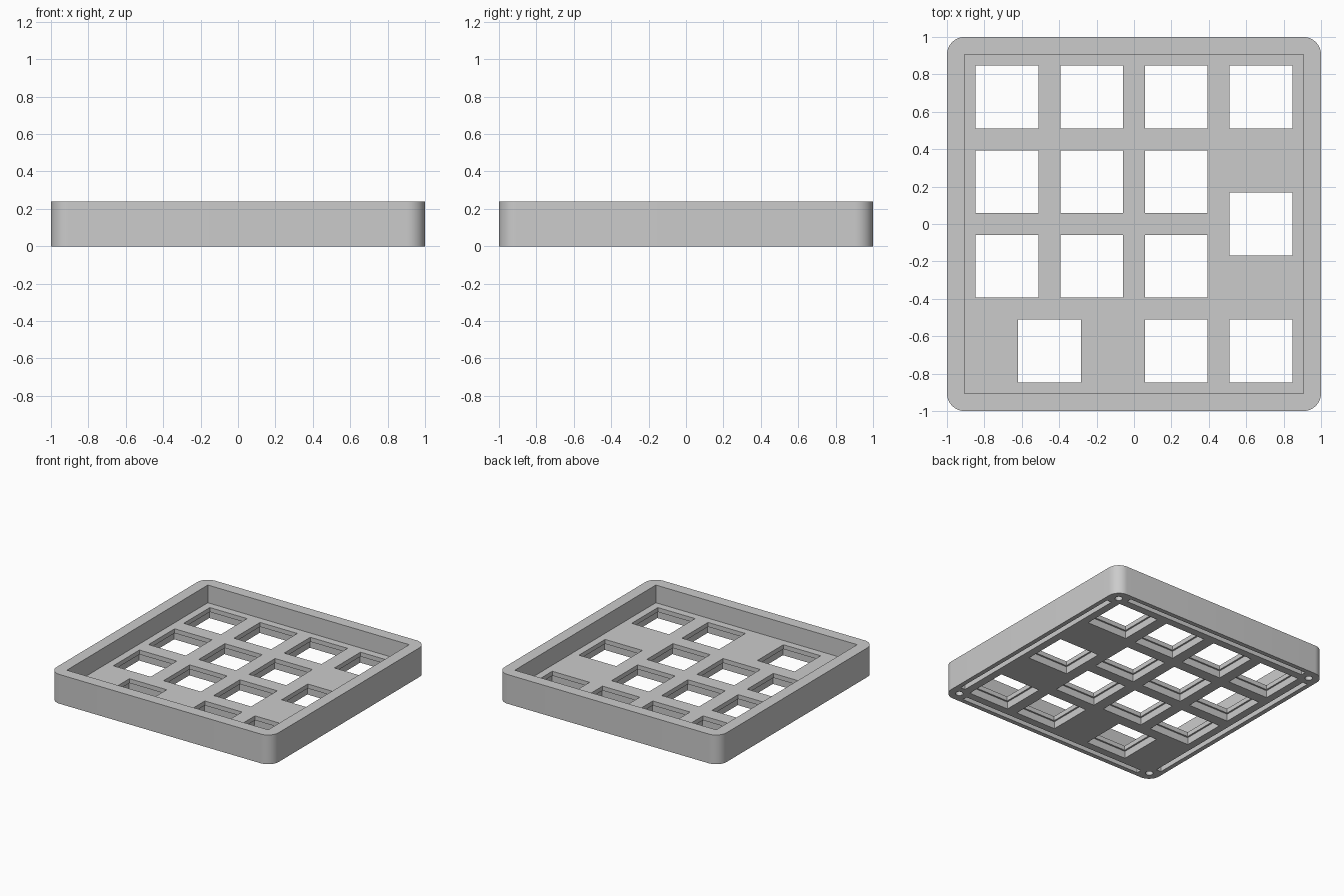
import bpy, bmesh, math
from mathutils import Matrix, Vector

cube = bpy.data.objects.get("Cube")
if cube:
    bpy.data.objects.remove(cube, do_unlink=True)

HEIGHT = 0.238      # full case height
PLATE = 0.094       # thickness of the switch plate
CLIP = 0.036        # thin upper lip the switches clip into
WALL_IN = 0.907     # inner face of the rim
PITCH = 0.4525      # key spacing
HOLE = 0.336        # switch opening
RECESS = 0.362      # wider pocket under the opening

grey = bpy.data.materials.new("light_grey_plastic")
grey.use_nodes = True
grey.diffuse_color = (0.6, 0.6, 0.6, 1)
grey.node_tree.nodes["Principled BSDF"].inputs["Base Color"].default_value = (0.6, 0.6, 0.6, 1)


def box(bm, x, y, sx, sy, z0, z1):
    """Add a box centred on x, y between two heights."""
    place = Matrix.Translation((x, y, (z0 + z1) / 2)) @ Matrix.Diagonal((sx, sy, z1 - z0, 1))
    bmesh.ops.create_cube(bm, size=1, matrix=place)


def make(name, bm):
    mesh = bpy.data.meshes.new(name)
    bm.to_mesh(mesh)
    bm.free()
    mesh.materials.append(grey)
    obj = bpy.data.objects.new(name, mesh)
    bpy.context.collection.objects.link(obj)
    return obj


def cut(target, bm):
    """Subtract the shapes in bm and discard the cutter."""
    cutter = make("cutter", bm)
    cutter.hide_render = True
    mod = target.modifiers.new("cut", 'BOOLEAN')
    mod.operation = 'DIFFERENCE'
    mod.solver = 'EXACT'
    mod.object = cutter
    bpy.context.view_layer.objects.active = target
    bpy.ops.object.modifier_apply(modifier=mod.name)
    bpy.data.objects.remove(cutter, do_unlink=True)


# Outer block with rounded vertical corners
bm = bmesh.new()
box(bm, 0, 0, 2, 2, 0, HEIGHT)
upright = [e for e in bm.edges if abs(e.verts[0].co.z - e.verts[1].co.z) > 0.1]
bmesh.ops.bevel(bm, geom=upright, offset=0.095, segments=12, profile=0.5, affect='EDGES')
case = make("keypad_case", bm)

# Open tray above the plate
bm = bmesh.new()
box(bm, 0, 0, 2 * WALL_IN, 2 * WALL_IN, PLATE, HEIGHT + 0.2)
cut(case, bm)

# Key layout in key units from the centre, with one tall and one wide key
keys = [(c, r) for c in (-1.5, -0.5, 0.5) for r in (1.5, 0.5, -0.5)]
keys += [(1.5, 1.5), (1.5, 0), (1.5, -1.5), (0.5, -1.5), (-1, -1.5)]

# Switch openings, then the wider pockets beneath them
for size, top in ((HOLE, PLATE + 0.05), (RECESS, PLATE - CLIP)):
    bm = bmesh.new()
    for c, r in keys:
        box(bm, c * PITCH, r * PITCH, size, size, -0.1, top)
    cut(case, bm)

# Underside: a groove along each side and a screw hole in each corner
bm = bmesh.new()
for s in (-1, 1):
    box(bm, 0, s * 0.943, 1.68, 0.042, -0.1, 0.05)
    box(bm, s * 0.943, 0, 0.042, 1.68, -0.1, 0.05)
    for t in (-1, 1):
        bmesh.ops.create_cone(bm, cap_ends=True, segments=24, radius1=0.028, radius2=0.028,
                              depth=0.2, matrix=Matrix.Translation((s * 0.915, t * 0.915, -0.03)))
cut(case, bm)

# Smooth corners, crisp edges
bpy.ops.object.select_all(action='DESELECT')
case.select_set(True)
bpy.context.view_layer.objects.active = case
bpy.ops.object.shade_smooth_by_angle(angle=math.radians(30))
